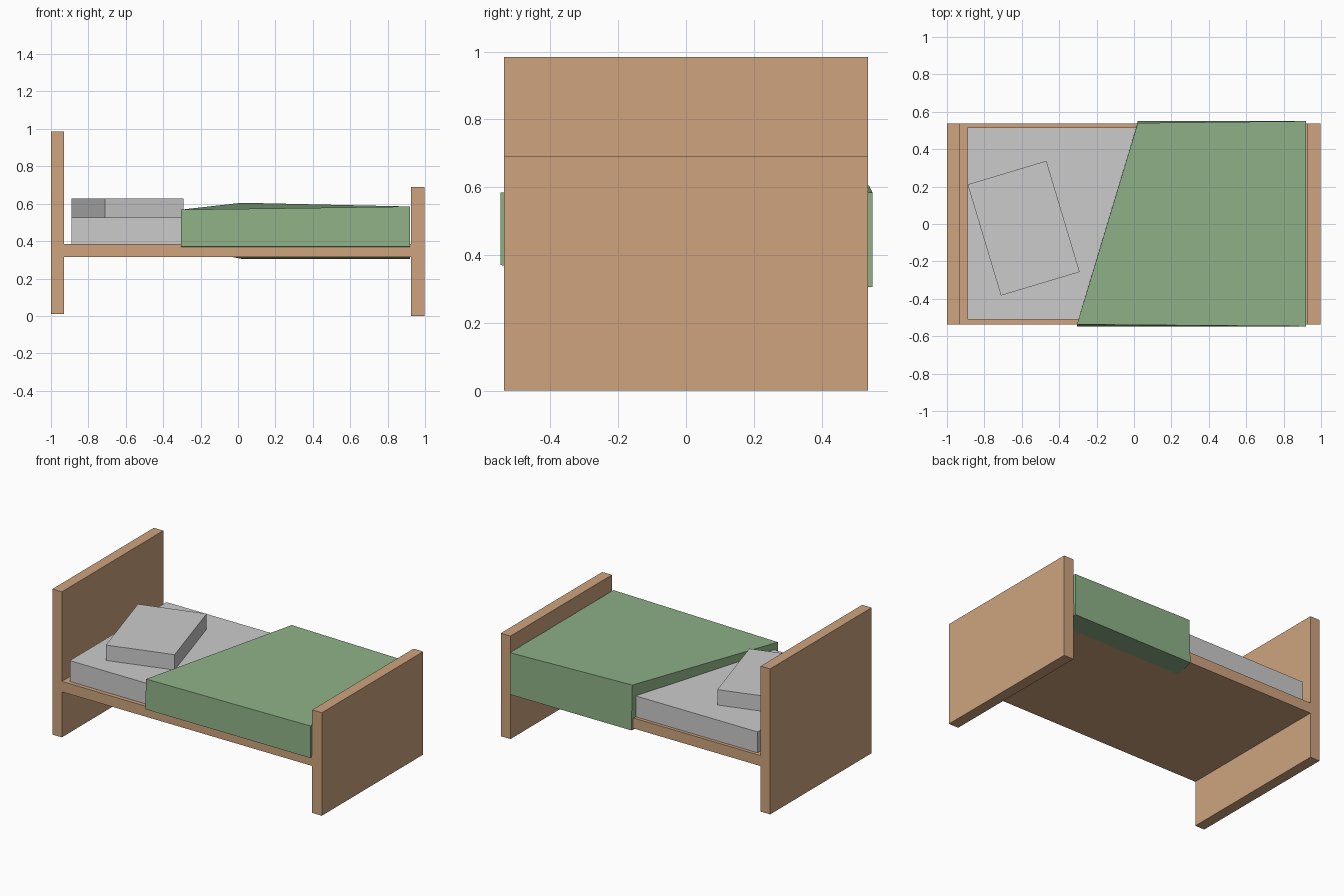
import bpy
from math import radians

if "Cube" in bpy.data.objects:
    bpy.data.objects.remove(bpy.data.objects["Cube"])


def material(name, color):
    m = bpy.data.materials.new(name)
    m.diffuse_color = (*color, 1)
    m.use_nodes = True
    m.node_tree.nodes["Principled BSDF"].inputs["Base Color"].default_value = m.diffuse_color
    return m


wood = material("wood", (0.62, 0.37, 0.21))
green = material("green_cloth", (0.27, 0.44, 0.24))


def box(name, x, y, z, mat=None, turn=0):
    """Box from (min, max) ranges, turned about its own vertical axis."""
    ranges = (x, y, z)
    bpy.ops.mesh.primitive_cube_add(
        size=1, location=[(a + b) / 2 for a, b in ranges], rotation=(0, 0, radians(turn)))
    ob = bpy.context.object
    ob.name = name
    ob.scale = [b - a for a, b in ranges]
    if mat:
        ob.data.materials.append(mat)
    return ob


# Wooden frame
WIDTH = (-0.537, 0.537)
box("headboard", (-1.0, -0.93), WIDTH, (0.01, 0.985), wood)
box("footboard", (0.925, 0.997), WIDTH, (0.0, 0.69), wood)
box("bed_base", (-0.94, 0.935), WIDTH, (0.315, 0.385), wood)

# Mattress and crooked pillow
box("mattress", (-0.89, 0.91), (-0.51, 0.515), (0.38, 0.525))
box("pillow", (-0.81, -0.37), (-0.3325, 0.2875), (0.52, 0.628), turn=16.7)

# Blanket: solid skewed block, pulled back diagonally and hanging lower behind
bottom = [(-0.305, -0.547, 0.37), (0.92, -0.547, 0.37), (0.92, 0.55, 0.305), (0.02, 0.55, 0.305)]
top = [(-0.305, -0.537, 0.568), (0.92, -0.547, 0.585), (0.92, 0.55, 0.585), (0.02, 0.54, 0.605)]
sides = [(i, (i + 1) % 4, (i + 1) % 4 + 4, i + 4) for i in range(4)]
mesh = bpy.data.meshes.new("blanket")
mesh.from_pydata(bottom + top, [], [(3, 2, 1, 0), (4, 5, 6, 7)] + sides)
mesh.materials.append(green)
bpy.context.collection.objects.link(bpy.data.objects.new("blanket", mesh))
